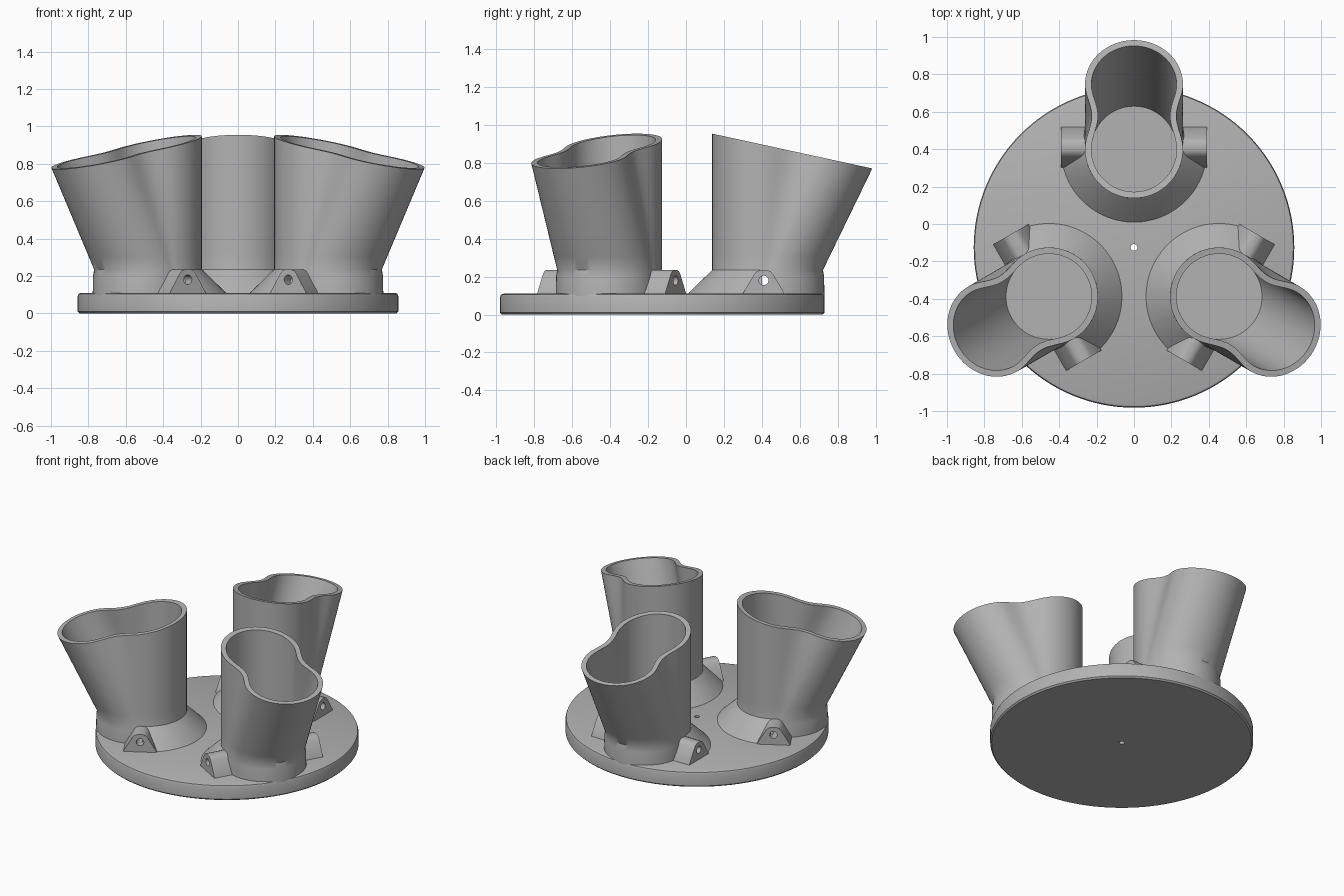
import bpy, bmesh
from math import sin, cos, pi, radians

if "Cube" in bpy.data.objects:
    bpy.data.objects.remove(bpy.data.objects["Cube"])

PLATE_Y, PLATE_R, PLATE_H = -0.125, 0.857, 0.11
CUP_Y = 0.525        # distance of each cup axis from the plate centre
LEAN = 0.486         # outward drift of the leaning half per unit height
COLLAR_Z = 0.235
LUG_Y, HOLE_Z, HOLE_R = 0.535, 0.18, 0.025

grey = bpy.data.materials.new("grey plastic")
grey.use_nodes = True
grey.diffuse_color = (0.45, 0.45, 0.45, 1)
grey.node_tree.nodes["Principled BSDF"].inputs["Base Color"].default_value = grey.diffuse_color


def make(name, rings, closed=True, caps=True, loop=False):
    """Skin a list of point rings into one object."""
    bm = bmesh.new()
    vs = [[bm.verts.new(p) for p in ring] for ring in rings]
    n = len(vs[0])
    pairs = list(zip(vs, vs[1:])) + ([(vs[-1], vs[0])] if loop else [])
    for a, b in pairs:
        for i in range(n if closed else n - 1):
            j = (i + 1) % n
            bm.faces.new((a[i], a[j], b[j], b[i]))
    if caps:
        bm.faces.new(vs[0])
        bm.faces.new(vs[-1])
    bmesh.ops.recalc_face_normals(bm, faces=bm.faces)
    mesh = bpy.data.meshes.new(name)
    bm.to_mesh(mesh)
    bm.free()
    mesh.materials.append(grey)
    ob = bpy.data.objects.new(name, mesh)
    bpy.context.collection.objects.link(ob)
    return ob


def arc(r, z, y=0, start=0, end=2 * pi, n=96, endpoint=False):
    steps = n - 1 if endpoint else n
    angles = [start + (end - start) * i / steps for i in range(n)]
    return [(r * cos(a), y + r * sin(a), z) for a in angles]


def finish(ob, angle, cutter=None):
    """Drill, shade and place a part."""
    bpy.ops.object.select_all(action='DESELECT')
    ob.select_set(True)
    bpy.context.view_layer.objects.active = ob
    if cutter:
        mod = ob.modifiers.new("pin hole", 'BOOLEAN')
        mod.operation, mod.object, mod.solver = 'DIFFERENCE', cutter, 'EXACT'
        bpy.ops.object.modifier_apply(modifier=mod.name)
    bpy.ops.object.shade_smooth_by_angle(angle=radians(35))
    ob.location.y = PLATE_Y
    ob.rotation_euler.z = angle


def outline(r, n=32, m=14):
    """Two half circles joined by sides: (x, y offset, share of lean, waist)."""
    pts = [(r * cos(pi * i / n), r * sin(pi * i / n), 1, 0) for i in range(n + 1)]
    pts += [(-r, 0, 1 - i / m, sin(pi * i / m) ** 2) for i in range(1, m)]
    pts += [(-r * cos(pi * i / n), -r * sin(pi * i / n), 0, 0) for i in range(n + 1)]
    pts += [(r, 0, i / m, -sin(pi * i / m) ** 2) for i in range(1, m)]
    return pts


def place(p, z, low):
    x, off, t, waist = p
    d = LEAN * (max(z, low) - PLATE_H)
    return (x + waist * 0.27 * d * d, CUP_Y + off + d * t, z)


def rim_z(p, low):
    z = 0.9
    for _ in range(12):
        z = 0.955 - 0.2176 * (place(p, z, low)[1] - 0.262)
    return z


def wall(r, bottom, low, levels=8):
    pts = outline(r)
    return [[place(p, bottom + (rim_z(p, low) - bottom) * k / levels, low) for p in pts]
            for k in range(levels + 1)]


# Base plate with softened edges and a small centre hole
plate_profile = [(0.018, 0), (PLATE_R - 0.01, 0), (PLATE_R, 0.01), (PLATE_R, PLATE_H - 0.018),
                 (PLATE_R - 0.005, PLATE_H - 0.005), (PLATE_R - 0.018, PLATE_H), (0.018, PLATE_H)]
plate = make("base_plate", [arc(r, z, n=128) for r, z in plate_profile], caps=False, loop=True)
finish(plate, 0)

# Cross pin used to drill the cups and lugs
cutter = make("pin_cutter", [[(x, LUG_Y + HOLE_R * cos(a * pi / 12), HOLE_Z + HOLE_R * sin(a * pi / 12))
                              for a in range(24)] for x in (-1, 1)])
cutter.hide_render = True

lug_half = [(0.11, 0.1), (0.108, 0.115), (0.05, 0.212), (0.037, 0.227), (0.018, 0.235)]
lug_profile = lug_half + [(-y, z) for y, z in reversed(lug_half)]

for index, side in enumerate(("back", "left", "right")):
    angle = (0, -2 * pi / 3, 2 * pi / 3)[index]

    # Leaning cup: straight collar, outer wall, rim, inner wall and floor
    outer = wall(0.262, COLLAR_Z, COLLAR_Z)
    foot = [[place(p, z, COLLAR_Z) for p in outline(r)] for r, z in ((0.27, 0.09), (0.268, 0.2))]
    inner = wall(0.228, PLATE_H + 0.004, PLATE_H)
    cup = make(side + "_cup", foot + outer + inner[::-1])
    finish(cup, angle, cutter)

    # Conical flare on the side facing the plate centre
    flare = make(side + "_flare", [arc(r, z, CUP_Y, pi, 2 * pi, 48, True)
                                   for r, z in ((0.392, PLATE_H - 0.002), (0.385, 0.116), (0.262, COLLAR_Z))],
                 closed=False, caps=False)
    for poly in flare.data.polygons:
        if poly.normal.z < 0:
            poly.flip()
    finish(flare, angle)

    # Drilled lugs on both sides
    for name, s in (("left", 1), ("right", -1)):
        lug = make(f"{side}_cup_{name}_lug", [[(s * x, LUG_Y + y, z) for y, z in lug_profile]
                                              for x in (0.245, 0.39)])
        finish(lug, angle, cutter)

bpy.data.objects.remove(cutter)
